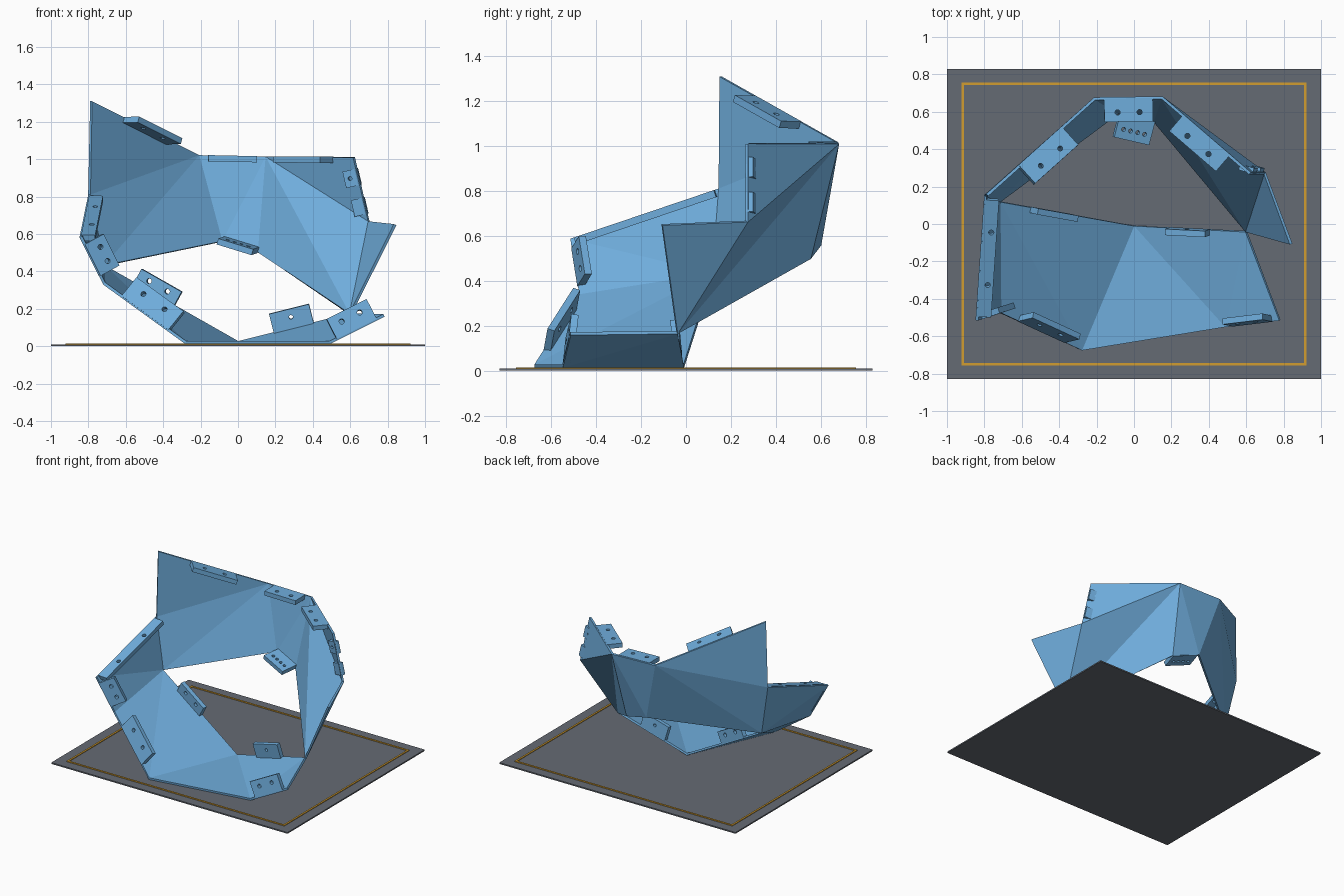
import bpy, bmesh
from mathutils import Vector, Matrix

if "Cube" in bpy.data.objects:
    bpy.data.objects.remove(bpy.data.objects["Cube"])


def material(name, rgb):
    m = bpy.data.materials.new(name)
    m.diffuse_color = (*rgb, 1)
    m.use_nodes = True
    m.node_tree.nodes["Principled BSDF"].inputs["Base Color"].default_value = m.diffuse_color
    return m


BLUE = material("light_blue", (0.16, 0.42, 0.72))
GREY = material("slate_grey", (0.13, 0.145, 0.172))
GOLD = material("gold", (0.65, 0.34, 0.03))


def mesh_object(name, bm, mat):
    bmesh.ops.recalc_face_normals(bm, faces=bm.faces)
    me = bpy.data.meshes.new(name)
    bm.to_mesh(me)
    bm.free()
    me.materials.append(mat)
    ob = bpy.data.objects.new(name, me)
    bpy.context.collection.objects.link(ob)
    return ob


def add_box(bm, lo, hi, frame=Matrix.Identity(4)):
    lo, hi = Vector(lo), Vector(hi)
    m = frame @ Matrix.Translation((lo + hi) / 2) @ Matrix.Diagonal((*(hi - lo), 1))
    bmesh.ops.create_cube(bm, size=1, matrix=m)


# Base plate with a thin border line
bm = bmesh.new()
add_box(bm, (-1, -0.83, 0), (1, 0.83, 0.01))
mesh_object("base_plate", bm, GREY)
bm = bmesh.new()
for s in (-1, 1):
    add_box(bm, (-0.922, s * 0.75 - 0.007, 0.008), (0.922, s * 0.75 + 0.007, 0.015))
    add_box(bm, (s * 0.915 - 0.007, -0.743, 0.008), (s * 0.915 + 0.007, 0.743, 0.015))
mesh_object("border_line", bm, GOLD)

# Corner points of the folded shell
P = {k: Vector(v) for k, v in {
    "A": (-0.785, 0.155, 1.31), "B": (-0.21, 0.67, 1.02), "E": (0.15, 0.675, 1.012),
    "C": (0.62, 0.27, 1.01), "D": (0.70, 0.27, 0.665), "F": (0.84, -0.107, 0.65),
    "G": (0.60, -0.04, 0.17), "H": (0, -0.01, 0.02), "I": (0.78, -0.515, 0.165),
    "J": (0.49, -0.55, 0.02), "K": (-0.28, -0.675, 0.02), "L": (-0.715, -0.475, 0.335),
    "M": (-0.84, -0.515, 0.585), "N": (-0.795, 0.15, 0.81), "P": (-0.72, 0.12, 0.43),
    "Q": (-0.085, 0.595, 0.56), "R": (0.11, 0.55, 0.50)}.items()}

# Faceted shell panels
bm = bmesh.new()
verts = {k: bm.verts.new(v) for k, v in P.items()}
for tri in ("ABN NBP PBQ BEQ EQR ERG EGD DGF ECD "
            "HGJ GIJ HJK HKP KLP LMP MNP").split():
    bm.faces.new([verts[c] for c in tri])
shell = mesh_object("folded_shell", bm, BLUE)
mod = shell.modifiers.new("thickness", "SOLIDIFY")
mod.thickness = 0.016
mod.offset = 0


def flange(name, edge, t, length, width, w, side, holes=2, thick=0.03):
    """Drilled joining tab on a shell edge; w points inward, side is the thickness direction."""
    a, b = P[edge[0]], P[edge[1]]
    u = (b - a).normalized()
    w = Vector(w)
    w = (w - u * w.dot(u)).normalized()
    n = u.cross(w)
    if n.dot(Vector(side)) < 0:
        n = -n
    frame = Matrix.Translation(a.lerp(b, t)) @ Matrix((u, w, n)).transposed().to_4x4()
    bm = bmesh.new()
    add_box(bm, (-length / 2, 0, -0.003), (length / 2, width, thick), frame)
    ob = mesh_object(name, bm, BLUE)
    if not holes:
        return
    # Bolt holes
    cut = bmesh.new()
    radius = 0.014 if holes == 2 else 0.011
    for i in range(holes):
        x = (i - (holes - 1) / 2) * length * (0.45 if holes == 2 else 0.2)
        bmesh.ops.create_cone(cut, cap_ends=True, segments=14, radius1=radius, radius2=radius,
                              depth=0.12, matrix=frame @ Matrix.Translation((x, width * 0.6, 0.01)))
    cutter = mesh_object("hole_cutter", cut, BLUE)
    cutter.hide_render = True
    m = ob.modifiers.new("holes", "BOOLEAN")
    m.operation = "DIFFERENCE"
    m.solver = "EXACT"
    m.object = cutter
    bpy.context.view_layer.update()
    done = bpy.data.meshes.new_from_object(ob.evaluated_get(bpy.context.evaluated_depsgraph_get()))
    ob.modifiers.clear()
    ob.data = done
    bpy.data.objects.remove(cutter)


# Rim flanges
down, back, front, up = (0, 0, -1), (0, 1, 0), (0, -1, 0), (0, 0, 1)
flange("back_left_flange", "AB", 0.5, 0.33, 0.125, (1, -1, 0), down)
flange("back_flange", "BE", 0.5, 0.26, 0.125, (0, -1, 0), down)
flange("back_right_flange", "EC", 0.5, 0.33, 0.11, (-0.65, -0.75, 0), down)
flange("right_upper_tab", "CD", 0.3, 0.09, 0.08, (-1, 0.3, -0.2), back, 1)
flange("right_lower_tab", "CD", 0.75, 0.09, 0.07, (-1, 0.3, -0.2), back, 0)
flange("front_right_flange", "JI", 0.5, 0.24, 0.12, (-0.4, 0.1, 0.9), back)
flange("front_left_flange", "LK", 0.5, 0.33, 0.13, (0.7, 0.1, 0.7), back)
flange("left_front_flange", "LM", 0.5, 0.19, 0.12, (0.9, 0.3, 0.4), back)
flange("left_flange", "MN", 0.5, 0.66, 0.075, (1, 0, 0), down)
# Inner opening flanges
flange("inner_back_flange", "QR", 0.5, 0.2, 0.13, (-0.2, -0.95, -0.1), up, 4)
flange("inner_left_flange", "PH", 0.38, 0.25, 0.09, (0.4, -0.1, 0.9), front)
flange("inner_right_flange", "HG", 0.5, 0.22, 0.11, (-0.1, -0.1, 1), front, 1)
